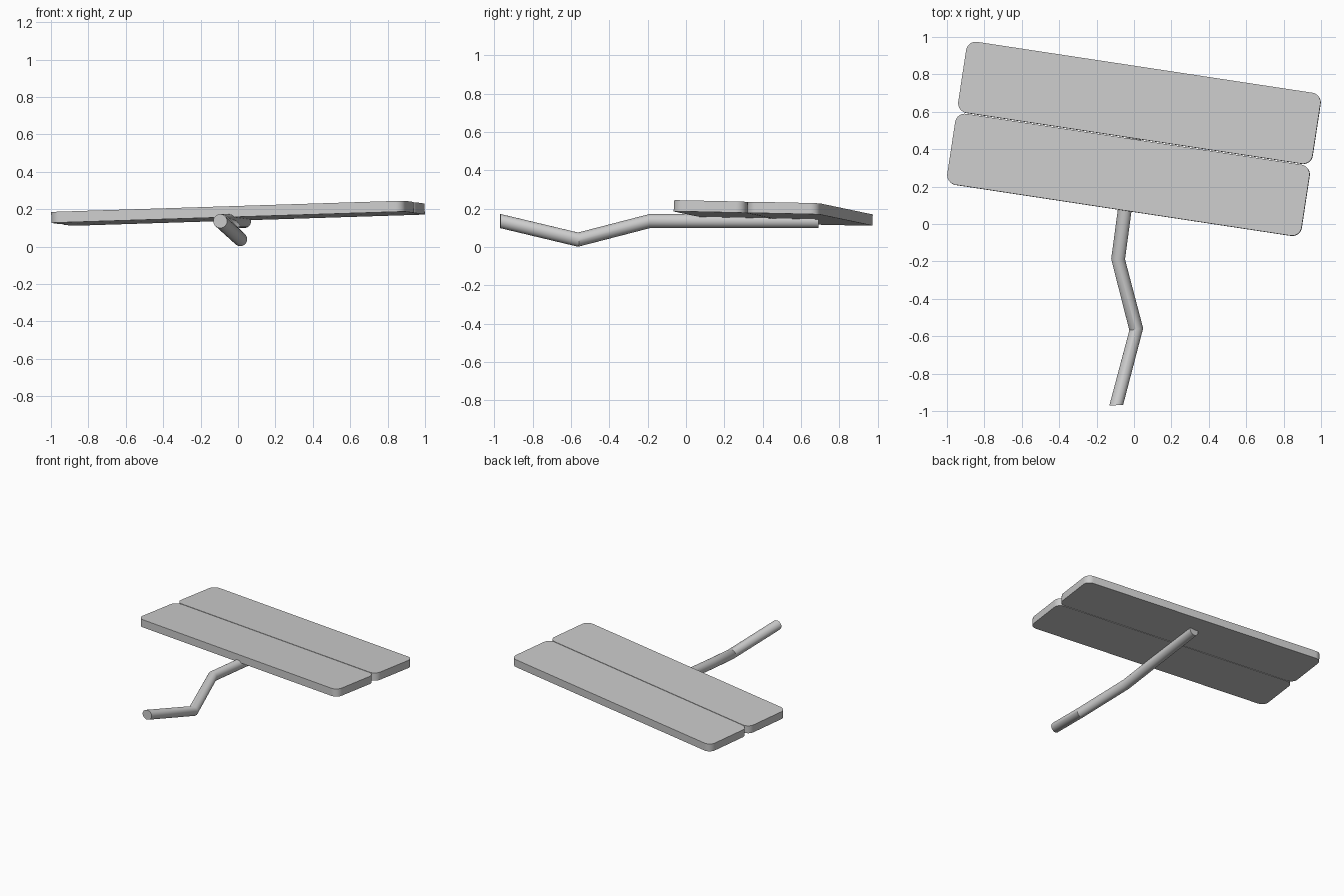
import bpy, bmesh, math
from mathutils import Vector

if "Cube" in bpy.data.objects:
    bpy.data.objects.remove(bpy.data.objects["Cube"])

# Shared tilted frame of the two boards
U = Vector((0.989, -0.150, 0.0315)).normalized()
N = U.cross(Vector((0.150, 0.989, -0.021))).normalized()
V = N.cross(U)
CENTER = Vector((0.0, 0.455, 0.178))
LENGTH, WIDTH, THICK, RADIUS, PITCH = 1.917, 0.384, 0.058, 0.052, 0.389


def finish(name, bm):
    bmesh.ops.recalc_face_normals(bm, faces=bm.faces)
    mesh = bpy.data.meshes.new(name)
    bm.to_mesh(mesh)
    bm.free()
    obj = bpy.data.objects.new(name, mesh)
    bpy.context.collection.objects.link(obj)
    bpy.ops.object.select_all(action='DESELECT')
    obj.select_set(True)
    bpy.context.view_layer.objects.active = obj
    bpy.ops.object.shade_smooth_by_angle(angle=math.radians(30))


def loft(name, rings):
    # Closed solid through matching rings of points
    bm = bmesh.new()
    loops = [[bm.verts.new(p) for p in ring] for ring in rings]
    n = len(loops[0])
    for a, b in zip(loops, loops[1:]):
        for i in range(n):
            j = (i + 1) % n
            bm.faces.new((a[i], a[j], b[j], b[i]))
    bm.faces.new(loops[0][::-1])
    bm.faces.new(loops[-1])
    finish(name, bm)


# Rounded boards, side by side
def board(name, side):
    outline = []
    for k, (sx, sy) in enumerate(((1, 1), (-1, 1), (-1, -1), (1, -1))):
        for s in range(9):
            a = math.radians(90 * k + 90 * s / 8)
            outline.append((sx * (LENGTH / 2 - RADIUS) + RADIUS * math.cos(a),
                            sy * (WIDTH / 2 - RADIUS) + RADIUS * math.sin(a)))
    origin = CENTER + V * side * PITCH / 2
    loft(name, [[origin + U * x + V * y + N * h for x, y in outline]
                for h in (-THICK / 2, THICK / 2)])


board("back_board", 1)
board("front_board", -1)

# Bent support pole: centre point and slant of each cross-section
path = [((-0.095, -0.969, 0.136), 0.05),
        ((0.012, -0.563, 0.039), 0.15),
        ((-0.085, -0.188, 0.136), -0.03),
        ((0.033, 0.692, 0.136), 0.0)]
R, SIDES = 0.037, 32
rings = []
for (x, y, z), slant in path:
    ring = []
    for i in range(SIDES):
        a = math.tau * i / SIDES
        dx = R * math.cos(a)
        ring.append(Vector((x + dx, y + dx * slant, z + R * math.sin(a))))
    rings.append(ring)
loft("support_pole", rings)
